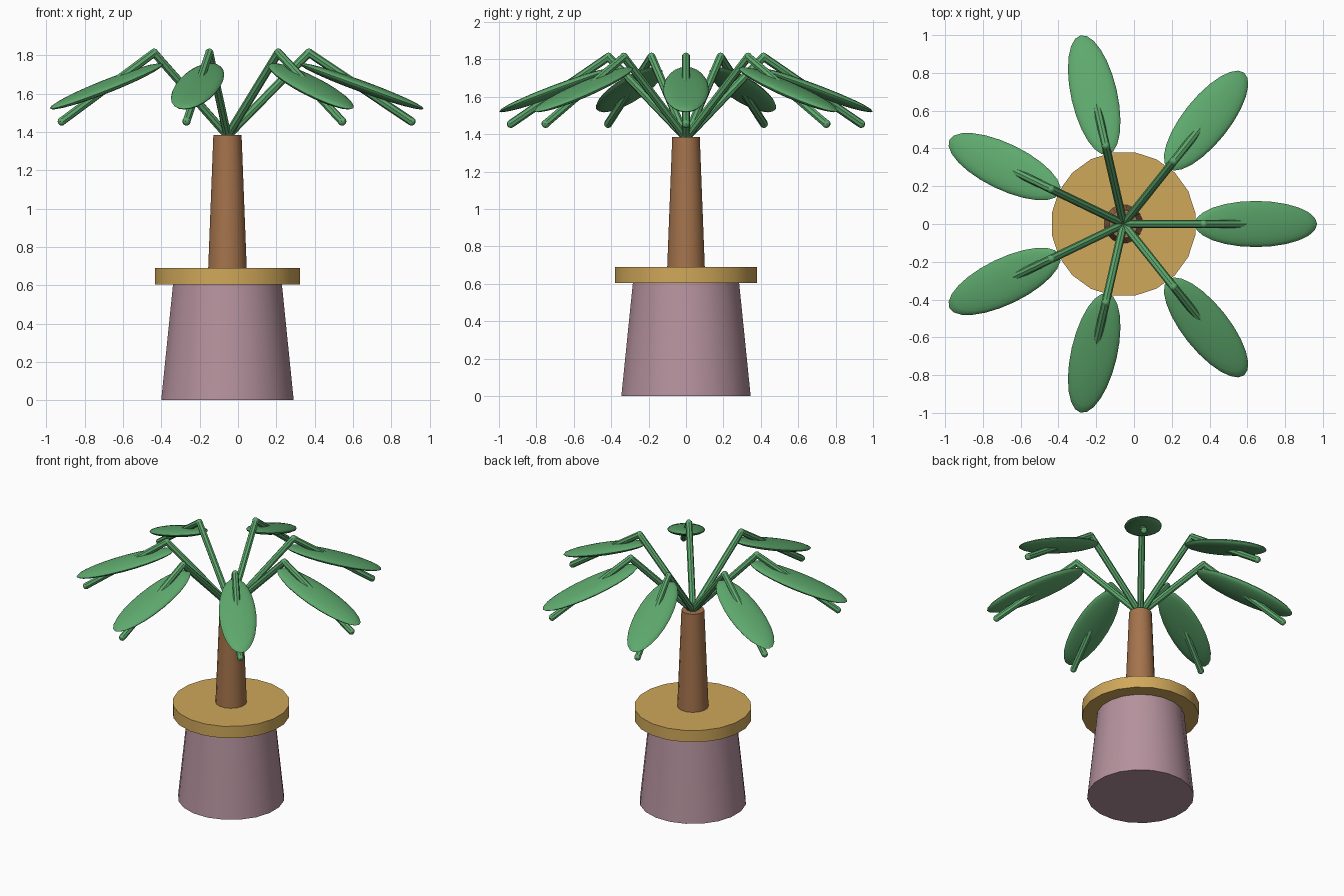
import bpy, bmesh, math
from mathutils import Matrix, Vector

cube = bpy.data.objects.get("Cube")
if cube:
    bpy.data.objects.remove(cube, do_unlink=True)

AXIS = Vector((-0.055, 0, 0))   # the plant stands slightly off centre
FRONDS = 7


def material(name, rgb):
    def linear(c):
        c /= 255
        return c / 12.92 if c <= 0.04045 else ((c + 0.055) / 1.055) ** 2.4
    colour = [linear(c) for c in rgb] + [1]
    mat = bpy.data.materials.new(name)
    mat.use_nodes = True
    mat.diffuse_color = colour
    mat.node_tree.nodes["Principled BSDF"].inputs["Base Color"].default_value = colour
    return mat


def finish(name, bm, mat, matrix=Matrix.Identity(4)):
    mesh = bpy.data.meshes.new(name)
    bm.to_mesh(mesh)
    bm.free()
    obj = bpy.data.objects.new(name, mesh)
    obj.matrix_world = matrix
    mesh.materials.append(mat)
    bpy.context.collection.objects.link(obj)
    bpy.ops.object.select_all(action='DESELECT')
    obj.select_set(True)
    bpy.context.view_layer.objects.active = obj
    bpy.ops.object.shade_smooth_by_angle(angle=math.radians(35))
    return obj


def frustum(name, mat, z0, z1, r0, r1, sides=20):
    bm = bmesh.new()
    bmesh.ops.create_cone(bm, cap_ends=True, segments=sides, radius1=r0, radius2=r1,
                          depth=z1 - z0,
                          matrix=Matrix.Translation((0, 0, (z0 + z1) / 2))
                          @ Matrix.Rotation(math.pi / sides, 4, 'Z'))
    return finish(name, bm, mat, Matrix.Translation(AXIS))


def rod(bm, start, end, radius):
    along = end - start
    turn = along.to_track_quat('Z', 'Y').to_matrix().to_4x4()
    bmesh.ops.create_cone(bm, cap_ends=True, segments=8, radius1=radius, radius2=radius,
                          depth=along.length,
                          matrix=Matrix.Translation((start + end) / 2) @ turn)


pink = material("dusty pink", (181, 146, 157))
ochre = material("ochre", (208, 168, 90))
bark = material("bark brown", (164, 115, 76))
green = material("leaf green", (94, 169, 109))

# Pot, rim and trunk
frustum("pot", pink, 0, 0.62, 0.35, 0.286)
frustum("pot_rim", ochre, 0.605, 0.69, 0.384, 0.384)
frustum("trunk", bark, 0.65, 1.385, 0.104, 0.075, 16)

# Fronds: a bent stem carrying a flattened oval leaf
base, elbow, tip = Vector((0, 0, 1.38)), Vector((0.425, 0, 1.813)), Vector((0.96, 0, 1.455))
for i in range(FRONDS):
    place = Matrix.Translation(AXIS) @ Matrix.Rotation(i * math.tau / FRONDS, 4, 'Z')

    bm = bmesh.new()
    rod(bm, base, elbow, 0.022)
    rod(bm, elbow, tip, 0.022)
    for joint in (elbow, tip):
        bmesh.ops.create_uvsphere(bm, u_segments=8, v_segments=6, radius=0.0225,
                                  matrix=Matrix.Translation(joint))
    finish(f"stem_{i + 1}", bm, green, place)

    bm = bmesh.new()
    bmesh.ops.create_uvsphere(bm, u_segments=24, v_segments=12, radius=1)
    bmesh.ops.transform(bm, verts=bm.verts, matrix=(
        Matrix.Translation((0.7, 0, 1.638)) @ Matrix.Rotation(math.radians(20), 4, 'Y')
        @ Matrix.Diagonal((0.345, 0.122, 0.03, 1))))
    finish(f"leaf_{i + 1}", bm, green, place)
